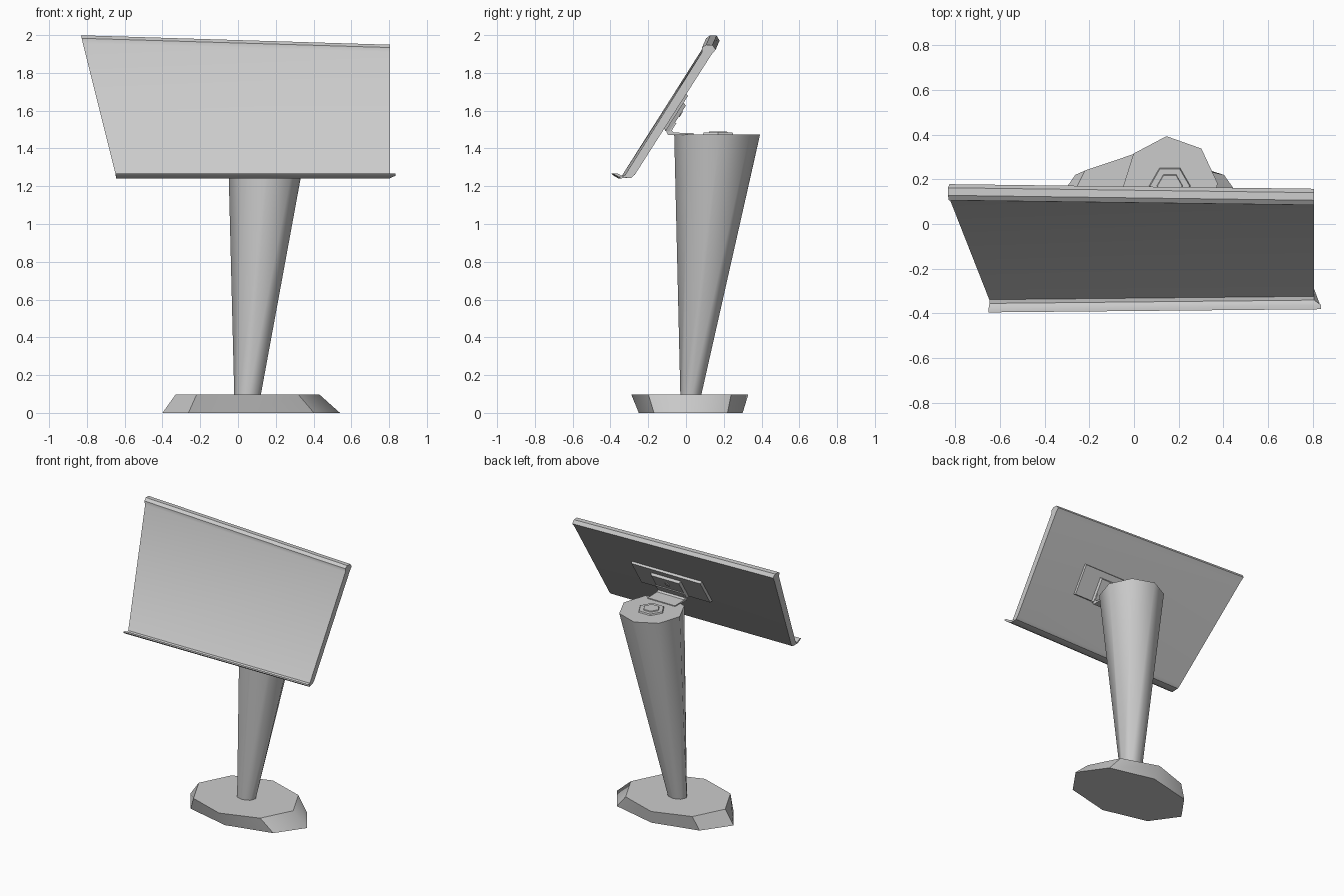
import bpy, bmesh
from math import cos, sin, tau, radians
from mathutils import Vector

if "Cube" in bpy.data.objects:
    bpy.data.objects.remove(bpy.data.objects["Cube"])


def loft(name, rings, angle=40):
    """Skin matching closed rings, cap both ends, smooth by angle."""
    bm = bmesh.new()
    vs = [[bm.verts.new(p) for p in ring] for ring in rings]
    n = len(vs[0])
    for a, b in zip(vs, vs[1:]):
        for i in range(n):
            j = (i + 1) % n
            bm.faces.new((a[i], a[j], b[j], b[i]))
    bm.faces.new(vs[0][::-1])
    bm.faces.new(vs[-1])
    bmesh.ops.recalc_face_normals(bm, faces=bm.faces)
    me = bpy.data.meshes.new(name)
    bm.to_mesh(me)
    bm.free()
    ob = bpy.data.objects.new(name, me)
    bpy.context.collection.objects.link(ob)
    if angle:
        bpy.ops.object.select_all(action='DESELECT')
        ob.select_set(True)
        bpy.context.view_layer.objects.active = ob
        bpy.ops.object.shade_smooth_by_angle(angle=radians(angle))
    return ob


def ellipse(cx, cy, rx, ry, z, n=8, turn=0.0):
    return [(cx + rx * cos(tau * i / n + turn), cy + ry * sin(tau * i / n + turn), z)
            for i in range(n)]


# Low octagonal foot, skewed between its bottom and top outline
loft("base", [ellipse(.07, .025, .47, .275, 0), ellipse(.05, .02, .38, .31, .098)], 50)

# Flared eight-sided post leaning to the back right
TURN = radians(4)
loft("post", [ellipse(.05, .025, .07, .055, .09, turn=TURN),
              ellipse(.16, .165, .215, .228, 1.475, turn=TURN)], 50)

# Hexagonal washer and nut on top of the post
loft("washer", [ellipse(.16, .17, .095, .095, 1.47, 6), ellipse(.16, .17, .088, .088, 1.484, 6)], 0)
loft("nut", [ellipse(.16, .17, .06, .06, 1.48, 6), ellipse(.16, .17, .055, .055, 1.49, 6)], 0)

# Tilted sign panel: slab profile (y, z) with a lip along the bottom and a rolled top edge
profile = [(-.395, 1.268), (-.375, 1.268), (-.355, 1.255), (-.338, 1.258),
           (.105, 1.957), (.106, 1.983), (.128, 1.999), (.162, 1.997), (.178, 1.972),
           (.152, 1.94), (-.285, 1.262), (-.305, 1.244), (-.36, 1.242), (-.385, 1.257)]
left, right = [], []
for y, z in profile:
    t = max(0, (z - 1.25) / .75)
    tip = .03 if y < -.37 else 0
    left.append((-.645 - .187 * t, y, z))
    right.append((.805 + tip, y + .015 * (1 - t) - .022 * t, z - .05 * t))
loft("sign_panel", [left, right], 35)

# Mounting plates, placed on the panel's back face
UP = Vector((0, .539, .843))
OUT = Vector((0, .843, -.539))
ORIGIN = Vector((0, -.296, 1.243))


def plate(name, x0, x1, s0, s1, d0, d1):
    rings = []
    for d, inset in ((d0, 0), (d1, .008)):
        rings.append([ORIGIN + Vector((x, 0, 0)) + UP * s + OUT * d for x, s in (
            (x0 + inset, s0 + inset), (x1 - inset, s0 + inset),
            (x1 - inset, s1 - inset), (x0 + inset, s1 - inset))])
    return loft(name, rings, 0)


plate("back_plate", -.13, .44, .31, .54, -.012, .024)
plate("hinge_plate", .05, .29, .31, .49, .02, .042)

# Small bolt in the hinge plate
centre = ORIGIN + Vector((.17, 0, 0)) + UP * .43
loft("hinge_bolt", [[centre + OUT * d + Vector((.02 * cos(a), 0, 0)) + UP * .02 * sin(a)
                     for a in (tau * i / 6 for i in range(6))] for d in (.035, .047)], 0)

# Bent strap joining the hinge plate to the post top
strap = [(.04, 1.47), (-.095, 1.47), (-.105, 1.49), (-.075, 1.54),
         (-.05, 1.535), (-.075, 1.495), (-.065, 1.484), (.04, 1.481)]
loft("neck_strap", [[(x, y, z) for y, z in strap] for x in (.06, .28)], 0)
